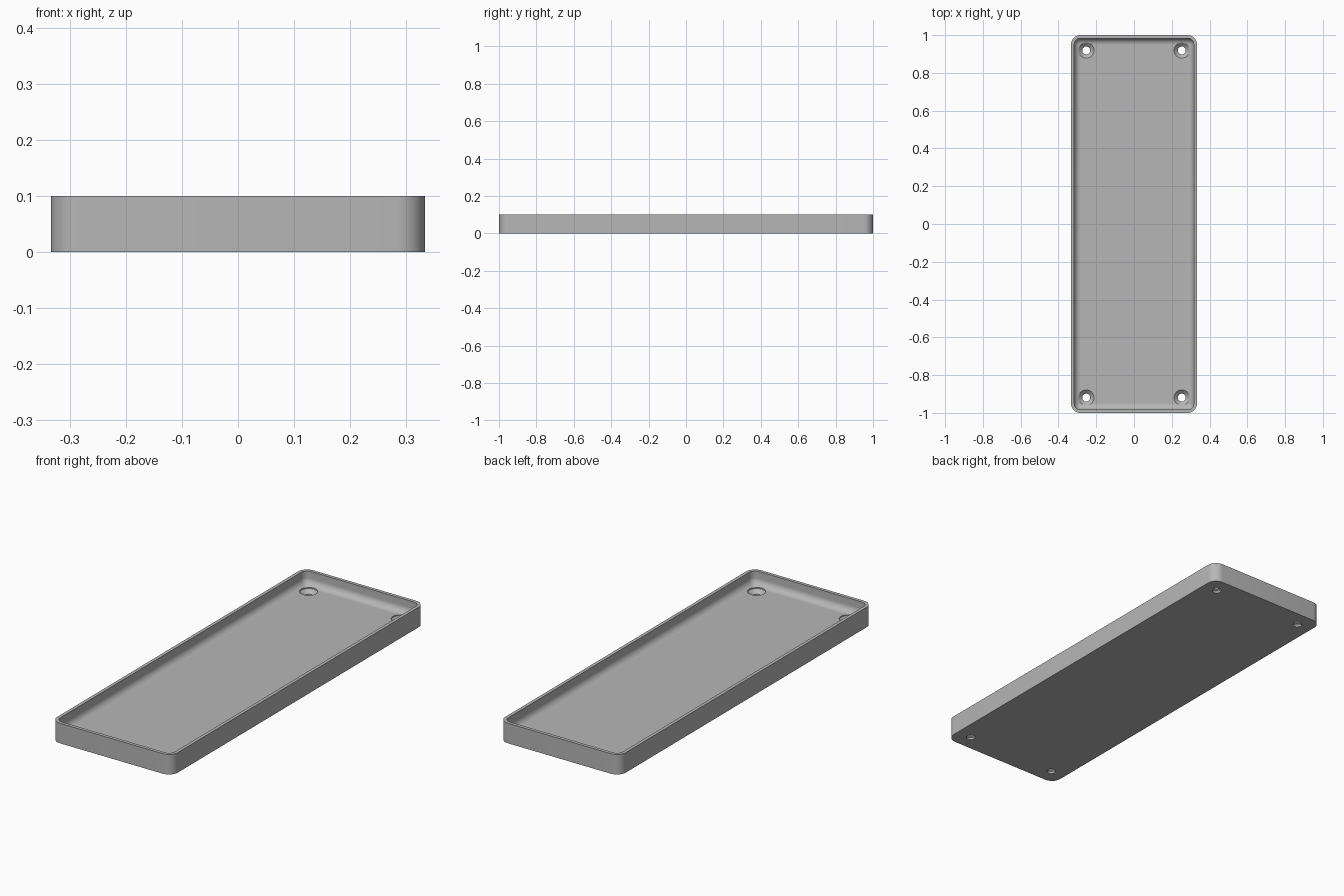
import bpy, bmesh, math

cube = bpy.data.objects.get("Cube")
if cube:
    bpy.data.objects.remove(cube, do_unlink=True)

# Main dimensions
HALF_X, HALF_Y, HEIGHT = 1 / 3, 1.0, 0.1
CORNER, WALL, FLOOR = 0.05, 0.0167, 0.0333
FILLET = CORNER - WALL
ARC, SIDES = 10, 40

grey = bpy.data.materials.new("plain grey")
grey.use_nodes = True
grey.diffuse_color = (0.47, 0.47, 0.47, 1)
grey.node_tree.nodes["Principled BSDF"].inputs["Base Color"].default_value = grey.diffuse_color


def make_object(name, bm):
    bmesh.ops.recalc_face_normals(bm, faces=bm.faces)
    mesh = bpy.data.meshes.new(name)
    bm.to_mesh(mesh)
    bm.free()
    obj = bpy.data.objects.new(name, mesh)
    mesh.materials.append(grey)
    bpy.context.collection.objects.link(obj)
    return obj


def rounded_loop(bm, inset, z):
    """Ring of vertices around a rounded rectangle, moved inwards by inset."""
    radius = max(CORNER - inset, 0)
    ring = []
    for quarter, (sx, sy) in enumerate([(1, 1), (-1, 1), (-1, -1), (1, -1)]):
        for i in range(ARC + 1):
            a = (quarter + i / ARC) * math.pi / 2
            ring.append(bm.verts.new((sx * (HALF_X - CORNER) + radius * math.cos(a),
                                      sy * (HALF_Y - CORNER) + radius * math.sin(a), z)))
    return ring


def skin(bm, rings):
    """Join successive rings with quads and cap both ends."""
    for low, high in zip(rings, rings[1:]):
        for i in range(len(low)):
            j = (i + 1) % len(low)
            bm.faces.new((low[i], low[j], high[j], high[i]))
    bm.faces.new(rings[0][::-1])
    bm.faces.new(rings[-1])


# Tray: outer wall, flat rim, inner wall, filleted floor
profile = [(0, 0), (0, HEIGHT), (WALL, HEIGHT)]
for i in range(ARC + 1):
    a = i / ARC * math.pi / 2
    profile.append((WALL + FILLET * (1 - math.cos(a)), FLOOR + FILLET * (1 - math.sin(a))))
bm = bmesh.new()
skin(bm, [rounded_loop(bm, inset, z) for inset, z in profile])
bmesh.ops.remove_doubles(bm, verts=bm.verts, dist=0.0001)
tray = make_object("tray", bm)

# Countersunk screw holes, one in each corner
hole_profile = [(0.021, -0.05), (0.021, 0.01), (0.041, 0.029), (0.041, 0.08)]
bm = bmesh.new()
for x in (-0.253, 0.253):
    for y in (-0.919, 0.919):
        skin(bm, [[bm.verts.new((x + r * math.cos(2 * math.pi * i / SIDES),
                                 y + r * math.sin(2 * math.pi * i / SIDES), z))
                   for i in range(SIDES)] for r, z in hole_profile])
cutter = make_object("screw_hole_cutter", bm)
cutter.hide_render = True

bpy.ops.object.select_all(action='DESELECT')
tray.select_set(True)
bpy.context.view_layer.objects.active = tray
cut = tray.modifiers.new("screw holes", 'BOOLEAN')
cut.operation = 'DIFFERENCE'
cut.solver = 'EXACT'
cut.object = cutter
bpy.ops.object.modifier_apply(modifier=cut.name)
bpy.data.objects.remove(cutter, do_unlink=True)
bpy.ops.object.shade_smooth_by_angle(angle=math.radians(30))
